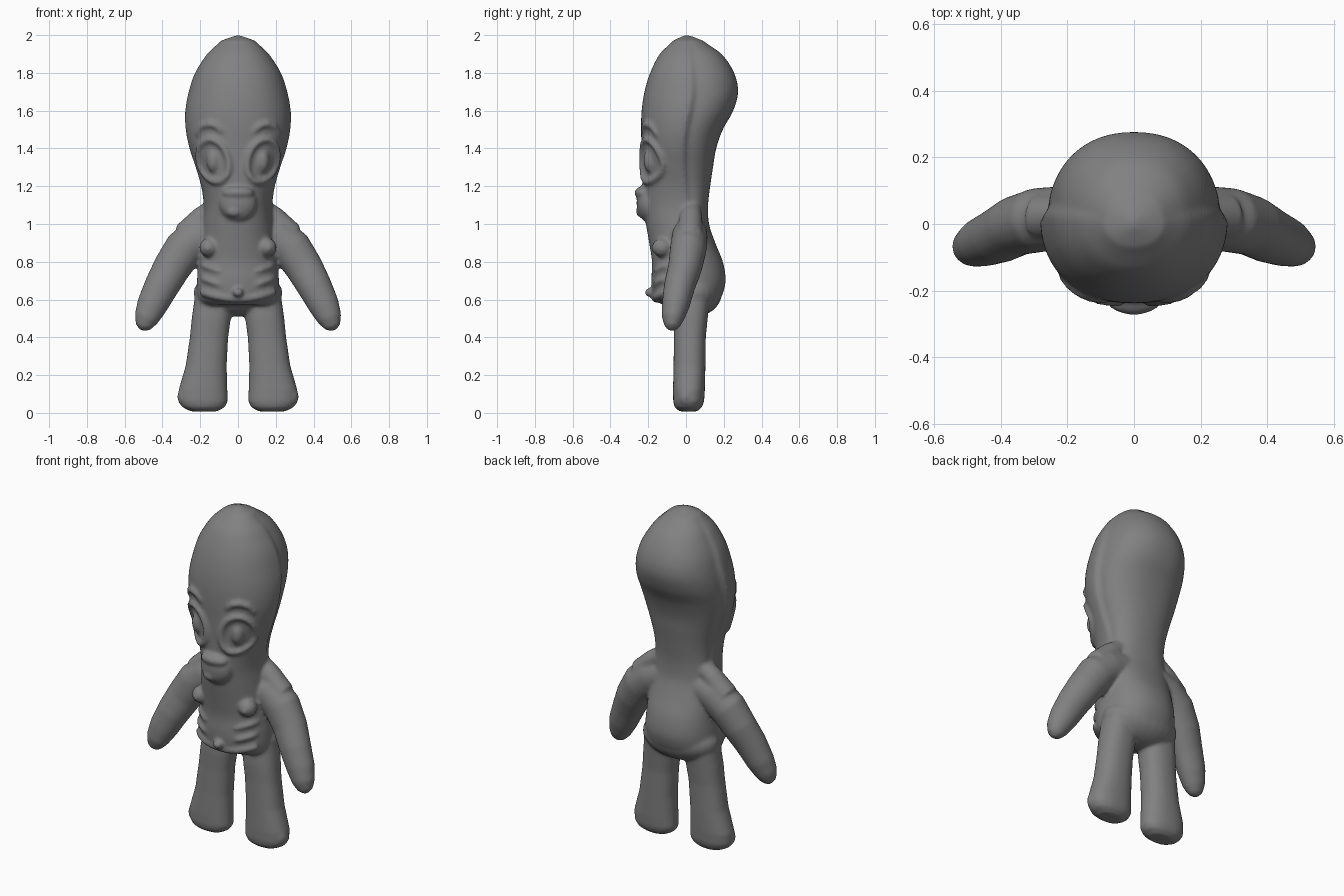
import bpy, bmesh, math
from mathutils import Vector

if "Cube" in bpy.data.objects:
    bpy.data.objects.remove(bpy.data.objects["Cube"])

grey = bpy.data.materials.new("grey")
grey.diffuse_color = (0.22, 0.22, 0.22, 1)
grey.use_nodes = True
grey.node_tree.nodes["Principled BSDF"].inputs["Base Color"].default_value = grey.diffuse_color
bm = bmesh.new()


def spline(table, z):
    """Smoothly interpolate rows keyed by a falling first column."""
    i = 0
    while i < len(table) - 2 and z < table[i + 1][0]:
        i += 1
    p = [table[max(0, min(len(table) - 1, i + k))] for k in (-1, 0, 1, 2)]
    t = max(0, min(1, (p[1][0] - z) / (p[1][0] - p[2][0])))
    return [0.5 * (2 * b + (c - a) * t + (2 * a - 5 * b + 4 * c - d) * t * t
                   + (3 * b - a - 3 * c + d) * t ** 3) for a, b, c, d in zip(*p)]


def skin(rings):
    """Closed surface through a list of point rings."""
    vs = [[bm.verts.new(p) for p in r] for r in rings]
    n = len(vs[0])
    for a, b in zip(vs, vs[1:]):
        for k in range(n):
            bm.faces.new((a[k], a[(k + 1) % n], b[(k + 1) % n], b[k]))
    bm.faces.new(vs[0])
    bm.faces.new(vs[-1][::-1])


def power(v, n):
    return math.copysign(abs(v) ** (2 / n), v)


def tube(points, radii, flat=1.0, n=20):
    """Round tube with domed ends; flat scales it in y."""
    pts = [Vector(p) for p in points]
    rings = []
    for i, p in enumerate(pts):
        d = (pts[min(i + 1, len(pts) - 1)] - pts[max(i - 1, 0)]).normalized()
        u = d.cross(Vector((0, 1, 0))).normalized()
        v = d.cross(u)
        rings.append([p + (u * math.cos(a) + v * math.sin(a) * flat) * radii[i]
                      for a in (2 * math.pi * k / n for k in range(n))])
    skin(rings)


def ball(c, s):
    r = bmesh.ops.create_uvsphere(bm, u_segments=24, v_segments=16, radius=1)
    for v in r["verts"]:
        v.co = Vector((c[i] + v.co[i] * s[i] for i in range(3)))


# head and torso: z, half width, front y, back y, seam y, back width factor
BODY = [(2.0, .01, -.01, .02, .0, 1), (1.975, .085, -.065, .085, .01, .97), (1.9, .165, -.14, .19, .03, .95),
        (1.8, .228, -.19, .255, .04, .94), (1.7, .262, -.22, .276, .045, .93),
        (1.6, .28, -.235, .25, .03, .92), (1.5, .278, -.238, .195, .01, .92),
        (1.4, .258, -.235, .16, .0, .92), (1.3, .225, -.232, .143, .0, .92),
        (1.2, .196, -.23, .128, .01, .92), (1.1, .183, -.225, .117, .02, .94),
        (1.0, .19, -.212, .122, .02, .98), (.9, .2, -.195, .155, .02, 1),
        (.8, .208, -.18, .195, .01, 1), (.7, .217, -.183, .21, .0, 1),
        (.62, .218, -.175, .192, .0, 1), (.585, .205, -.15, .165, .0, 1), (.57, .185, -.12, .14, .0, 1)]


def body_ring(z, n=64):
    _, w, f, b, c, k = spline(BODY, z)
    ring = []
    for i in range(n):
        a = 2 * math.pi * (i + .5) / n
        x, y = power(math.cos(a), 2.2), power(math.sin(a), 2.2)
        ring.append((x * w * (k if y > 0 else 1), c + (y * (b - c) if y > 0 else y * (c - f)), z))
    return ring


def front(x, z, out=0.0):
    """Point on the front skin."""
    _, w, f, b, c, k = spline(BODY, z)
    e = max(0, 1 - min(1, abs(x) / w) ** 2.2) ** (1 / 2.2)
    return Vector((x, c - (c - f) * e - out, z))


zs = [1.999, 1.995, 1.985] + [1.97 - i * .02 for i in range(70)] + [.57]
skin([body_ring(z) for z in zs])

# hips and seat
ball((0, .045, .635), (.236, .145, .125))

# legs: z, inner x, outer x, front y, back y
LEG = [(.64, .03, .225, -.06, .13), (.5, .038, .245, -.066, .115), (.4, .052, .255, -.064, .105),
       (.25, .06, .277, -.066, .103), (.12, .056, .315, -.069, .1), (.06, .054, .315, -.068, .096),
       (.03, .07, .295, -.06, .085), (.008, .11, .25, -.035, .06)]
for s in (-1, 1):
    rings = []
    for z, x0, x1, y0, y1 in LEG:
        rings.append([(s * ((x0 + x1) / 2 + power(math.cos(a), 2.3) * (x1 - x0) / 2),
                       (y0 + y1) / 2 + power(math.sin(a), 2.3) * (y1 - y0) / 2, z)
                      for a in (2 * math.pi * k / 32 for k in range(32))])
    skin(rings)
    # pointed outer edge of the foot
    ball((s * .285, .0, .085), (.036, .04, .05))

    # arm
    tube([(s * x, y, z) for x, y, z in ((.1, .03, .97), (.2, .02, .935), (.285, .012, .868), (.35, -.005, .77),
                                        (.405, -.035, .67), (.455, -.055, .57), (.485, -.07, .5),
                                        (.5, -.075, .455), (.505, -.077, .436))],
         [.09, .105, .108, .1, .092, .082, .066, .043, .015], .9)
    # shoulder slope up to the neck
    tube([(s * .12, .03, 1.09), (s * .19, .025, 1.035), (s * .28, .02, .94)], [.05, .06, .07])

    # eye: tilted raised rim and inner eyeball
    def oval(rx, rz, a, out):
        u, v = rx * math.cos(a), rz * math.sin(a)
        t = .3
        return front(s * (.13 + u * math.cos(t) + v * math.sin(t)),
                     1.335 - u * math.sin(t) + v * math.cos(t), out)
    rim = [oval(.078, .115, 2 * math.pi * k / 32, .004) for k in range(33)]
    tube(rim, [.017] * 33, 1, 10)
    ball(oval(0, 0, 0, -.012), (.036, .035, .062))
    # brow fold
    brow = [front(s * x, z, .002) for x, z in ((.085, 1.49), (.115, 1.52), (.155, 1.53), (.195, 1.515), (.22, 1.47))]
    tube(brow, [.01, .017, .02, .017, .01], 1, 10)

    # chest bump
    ball(front(s * .155, .875, .0), (.05, .055, .05))
    ball(front(s * .16, .87, .045), (.018, .02, .018))
    # folds round the side of the belly
    for z, r in ((.785, .015), (.715, .016)):
        fold = [front(s * x, z - .07 * (1 - x / .2), .0) for x in (.09, .12, .15, .175, .195)]
        tube(fold, [.006, r, r, r, .008], 1, 10)

# snout with upper ridge and mouth lip
ball((0, -.2, 1.11), (.1, .062, .1))
ball((0, -.225, 1.165), (.085, .048, .035))
ball((-.02, -.235, 1.065), (.045, .03, .03))

# lower belly roll and navel
roll = [front(x * .19, .605 + .035 * x * x, -.006) for x in (i / 8 for i in range(-8, 9))]
tube(roll, [.022] * 17, 1, 10)
ball(front(0, .638, .012), (.028, .03, .024))

bmesh.ops.recalc_face_normals(bm, faces=bm.faces)
mesh = bpy.data.meshes.new("body")
bm.to_mesh(mesh)
bm.free()
mesh.materials.append(grey)
body = bpy.data.objects.new("body", mesh)
bpy.context.collection.objects.link(body)

# fuse the parts into one soft skin
remesh = body.modifiers.new("fuse", 'REMESH')
remesh.mode = 'VOXEL'
remesh.voxel_size = .01
remesh.use_smooth_shade = True
soft = body.modifiers.new("soften", 'SMOOTH')
soft.factor = .5
soft.iterations = 6
